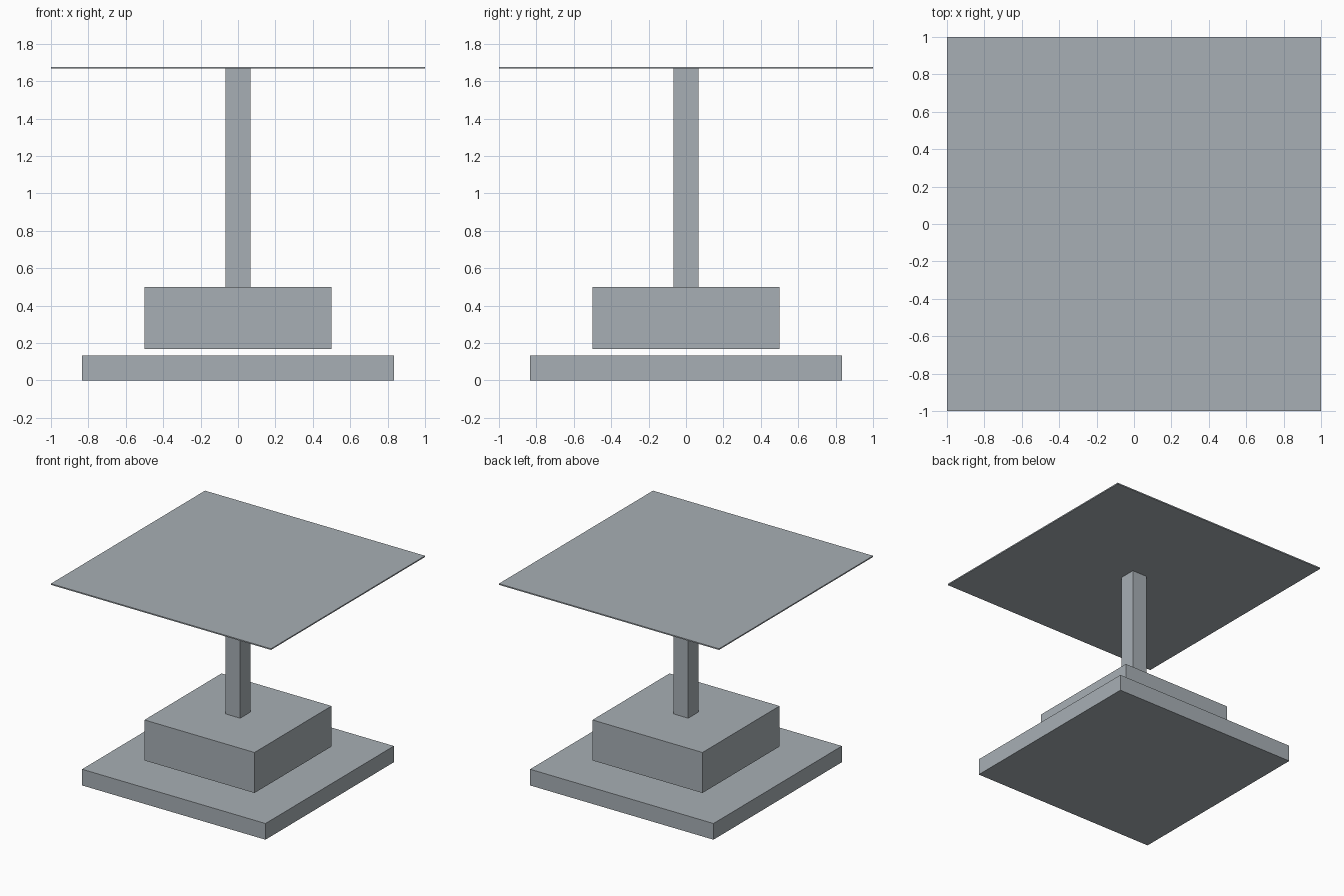
import bpy

default_cube = bpy.data.objects.get("Cube")
if default_cube:
    bpy.data.objects.remove(default_cube, do_unlink=True)

# Single flat colour
grey = bpy.data.materials.new("blue grey")
grey.use_nodes = True
colour = (0.39, 0.43, 0.46, 1)
grey.diffuse_color = colour
grey.node_tree.nodes["Principled BSDF"].inputs["Base Color"].default_value = colour


def square_slab(name, width, bottom, top):
    """Square box centred on the vertical axis, between two heights."""
    bpy.ops.mesh.primitive_cube_add(size=1, location=(0, 0, (bottom + top) / 2))
    slab = bpy.context.object
    slab.name = name
    slab.scale = (width, width, top - bottom)
    bpy.ops.object.transform_apply(location=False, rotation=False, scale=True)
    slab.data.materials.append(grey)
    return slab


# Wide foot, with the plinth floating just above it
square_slab("base", 1.667, 0, 0.133)
square_slab("plinth", 1.0, 0.167, 0.5)

# Post carrying the thin top
square_slab("post", 0.133, 0.5, 1.667)
square_slab("table_top", 2.0, 1.667, 1.677)
